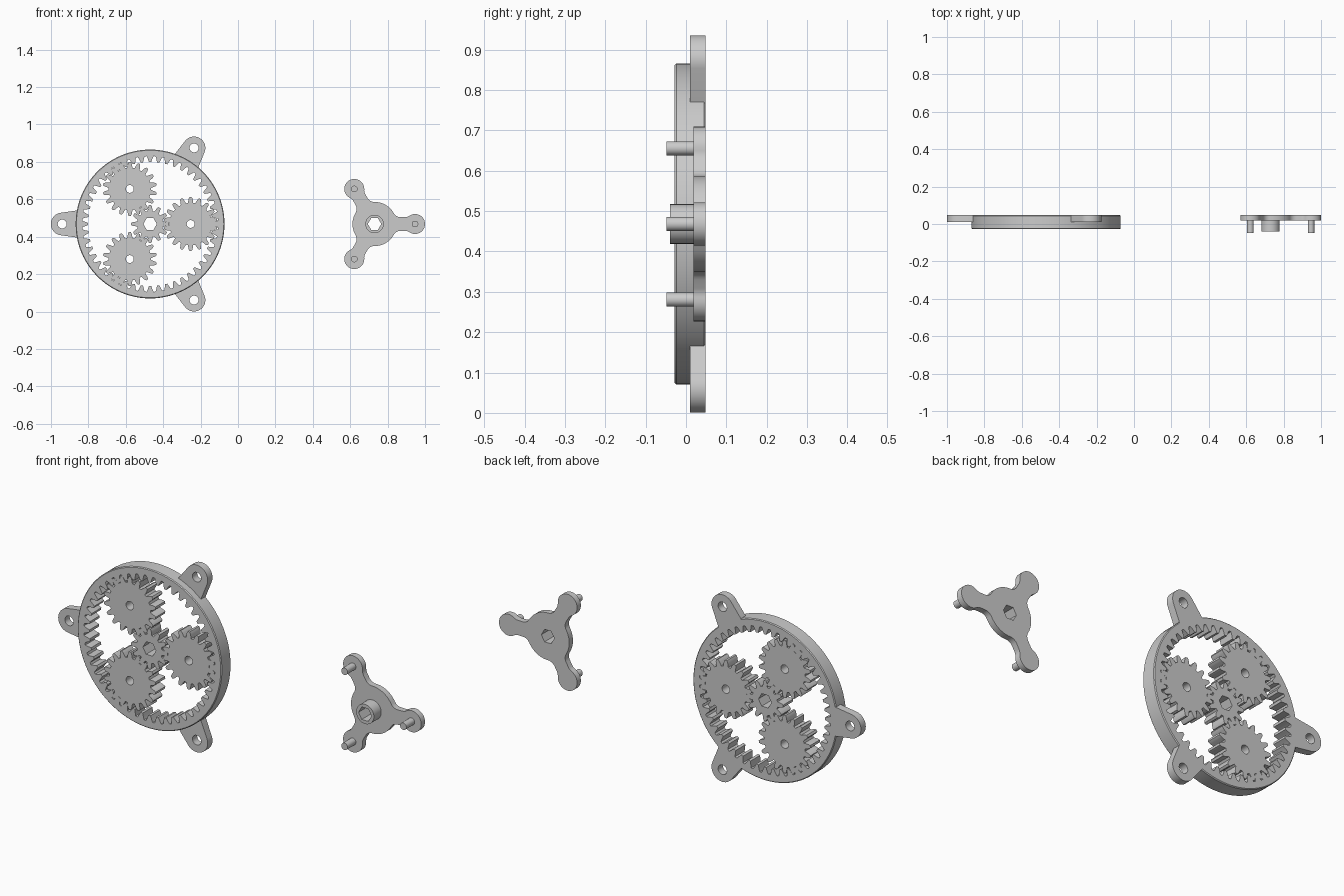
import bpy, bmesh
from math import sin, cos, pi, radians, sqrt, atan2, hypot
from mathutils import Matrix, Vector

cube = bpy.data.objects.get("Cube")
if cube:
    bpy.data.objects.remove(cube)

grey = bpy.data.materials.new("light_grey_plastic")
grey.use_nodes = True
grey.diffuse_color = (0.6, 0.6, 0.6, 1)
grey.node_tree.nodes["Principled BSDF"].inputs["Base Color"].default_value = grey.diffuse_color

FRONT, BACK = -0.028, 0.048
HEIGHT = 0.468
RING_X, CARRIER_X = -0.47, 0.73
ORBIT = 0.2165                    # distance from sun to planets
SUN, PLANET, RING = 12, 18, 48    # tooth counts
MODULE = 2 * ORBIT / (SUN + PLANET)


def arc(cx, cy, r, start, end, steps):
    """Points along an arc, angles in radians."""
    return [(cx + r * cos(a), cy + r * sin(a))
            for a in (start + (end - start) * i / steps for i in range(steps + 1))]


def circle(r, n=32, cx=0, cy=0):
    return arc(cx, cy, r, 0, 2 * pi, n)[:-1]


def turn(points, a):
    return [(x * cos(a) - y * sin(a), x * sin(a) + y * cos(a)) for x, y in points]


def gear(teeth, phase=0, tip=1.0, root=-1.15):
    """Closed outline of a toothed wheel; phase is in tooth pitches."""
    flank = [(-0.36, root), (-0.25, 0), (-0.19, 0.55), (-0.11, tip)]
    flank += [(-f, o) for f, o in reversed(flank)]
    points = []
    for i in range(teeth):
        for f, o in flank:
            a = 2 * pi * (i + phase + f) / teeth
            r = MODULE * (teeth / 2 + o)
            points.append((r * cos(a), r * sin(a)))
    return points


def prism(name, outlines, y0, y1, x=0, z=HEIGHT, angle=0, chamfer_radius=0, chamfer=0.004):
    """Extrude outlines (first is the outside, others are holes) from y0 to y1."""
    curve = bpy.data.curves.new(name, 'CURVE')
    curve.dimensions, curve.fill_mode = '2D', 'BOTH'
    half = (y1 - y0) / 2
    curve.extrude = half
    for points in outlines:
        spline = curve.splines.new('POLY')
        spline.points.add(len(points) - 1)
        for p, (u, v) in zip(spline.points, points):
            p.co = (u, v, 0, 1)
        spline.use_cyclic_u = True
    helper = bpy.data.objects.new(name + "_outline", curve)
    bpy.context.collection.objects.link(helper)
    mesh = bpy.data.meshes.new_from_object(
        helper.evaluated_get(bpy.context.evaluated_depsgraph_get()))
    bpy.data.objects.remove(helper)
    bpy.data.curves.remove(curve)

    bm = bmesh.new()
    bm.from_mesh(mesh)
    bmesh.ops.remove_doubles(bm, verts=bm.verts, dist=0.00005)
    if chamfer_radius:
        # cut the wall near both ends, then draw the end rims inward
        for level in (half - chamfer, chamfer - half):
            bmesh.ops.bisect_plane(bm, geom=bm.verts[:] + bm.edges[:] + bm.faces[:],
                                   plane_co=(0, 0, level), plane_no=(0, 0, 1))
        for v in bm.verts:
            if hypot(v.co.x, v.co.y) > chamfer_radius - 0.001 and abs(v.co.z) > half - 0.001:
                scale = 1 - chamfer / chamfer_radius
                v.co.x *= scale
                v.co.y *= scale
    bmesh.ops.recalc_face_normals(bm, faces=bm.faces)
    bm.transform(Matrix.Translation((x, (y0 + y1) / 2, z))
                 @ Matrix.Rotation(pi / 2, 4, 'X') @ Matrix.Rotation(angle, 4, 'Z'))
    bm.to_mesh(mesh)
    bm.free()

    mesh.name = name
    mesh.materials.clear()
    mesh.materials.append(grey)
    obj = bpy.data.objects.new(name, mesh)
    bpy.context.collection.objects.link(obj)
    bpy.ops.object.select_all(action='DESELECT')
    obj.select_set(True)
    bpy.context.view_layer.objects.active = obj
    bpy.ops.object.shade_smooth_by_angle(angle=radians(25))
    return obj


def arm_outline(hub, arm, end, reach, fillet):
    """Three-armed plate with round ends and filleted necks."""
    fy = arm + fillet
    fx = sqrt((hub + fillet) ** 2 - fy ** 2)             # fillet against the hub
    gx = reach - sqrt((end + fillet) ** 2 - fy ** 2)     # fillet against the end
    hub_a, end_a = atan2(fy, fx), atan2(fy, gx - reach)
    upper = arc(gx, fy, fillet, end_a - pi, -pi / 2, 6)
    upper += arc(fx, fy, fillet, -pi / 2, hub_a - pi, 6)
    lower = [(u, -v) for u, v in reversed(upper)]
    third = lower + arc(reach, 0, end, -end_a, end_a, 24)[1:-1] + upper
    third += arc(0, 0, hub, hub_a, 2 * pi / 3 - hub_a, 10)[1:-1]
    return [p for i in range(3) for p in turn(third, i * 2 * pi / 3)]


hexagon = circle(0.036, 6)

# Ring gear with chamfered outer rim
prism("ring_gear", [circle(0.398, 96), gear(RING, 0.5, 1.15, -1.0)],
      FRONT, BACK, RING_X, chamfer_radius=0.398)

# Mounting ears
ear = [(0.385, -0.073)] + arc(0.47, 0, 0.0605, radians(-81), radians(81), 20) + [(0.385, 0.073)]
for i in range(3):
    prism(f"mounting_ear_{i + 1}", [ear, circle(0.024, 24, 0.47)],
          0.01, BACK, RING_X, angle=pi / 3 + i * 2 * pi / 3)

# Sun and planet gears
prism("sun_gear", [gear(SUN), hexagon], FRONT, BACK, RING_X)
for i in range(3):
    a = i * 2 * pi / 3
    prism(f"planet_gear_{i + 1}", [gear(PLANET, 0.5), circle(0.021, 24)], FRONT, BACK,
          RING_X + ORBIT * cos(a), HEIGHT + ORBIT * sin(a), a)

# Carrier plate, hub and pins
prism("carrier_plate", [arm_outline(0.118, 0.037, 0.0535, ORBIT, 0.04), hexagon],
      0.018, BACK, CARRIER_X)
prism("carrier_hub", [circle(0.049, 40), hexagon], -0.04, 0.018, CARRIER_X)
for i in range(3):
    a = i * 2 * pi / 3
    prism(f"carrier_pin_{i + 1}", [circle(0.0175, 24)], -0.048, 0.02,
          CARRIER_X + ORBIT * cos(a), HEIGHT + ORBIT * sin(a))
